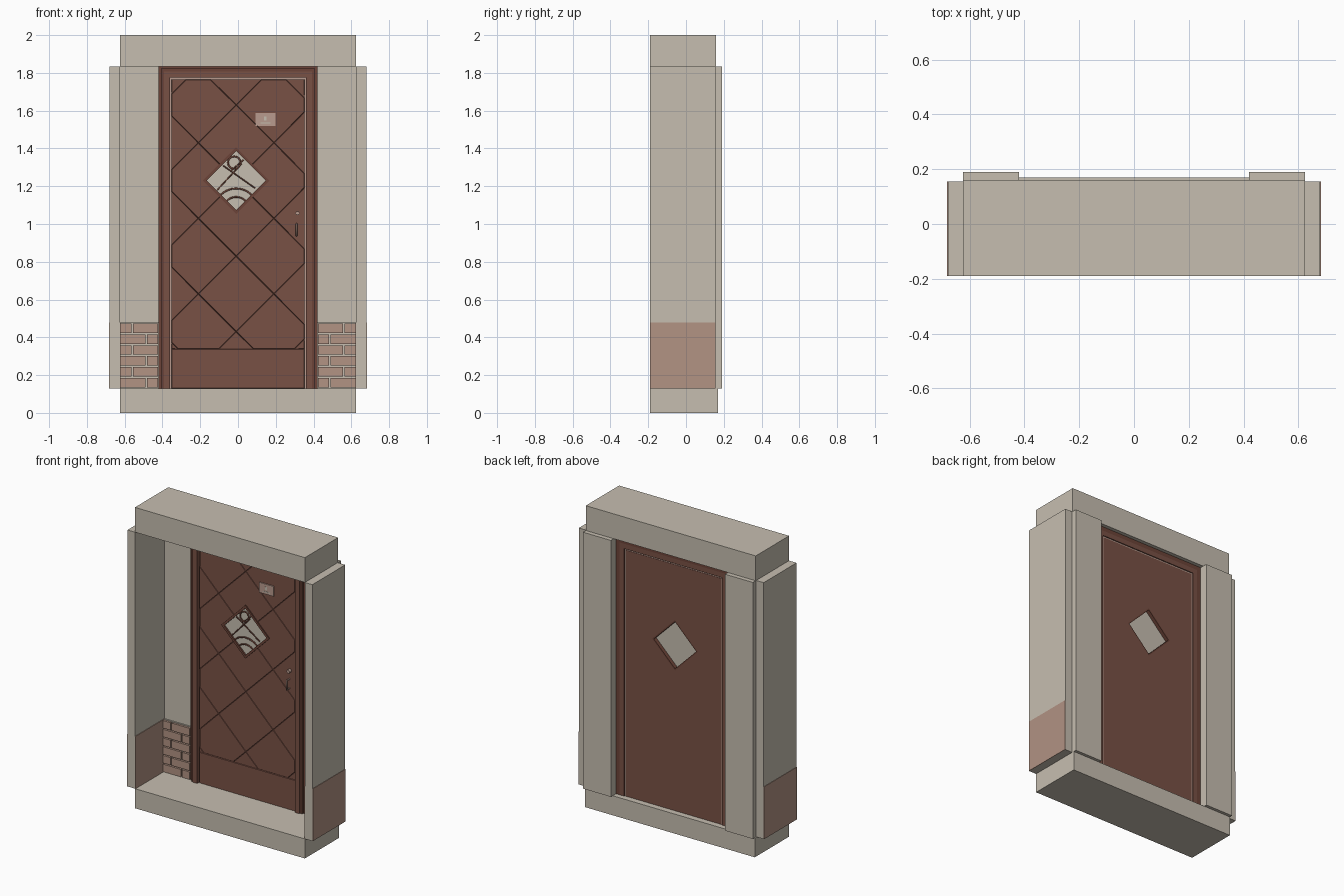
import bpy, bmesh, math
from mathutils import Vector, Matrix

cube = bpy.data.objects.get("Cube")
if cube:
    bpy.data.objects.remove(cube, do_unlink=True)


def material(name, *rgb):
    lin = [((c / 255 + 0.055) / 1.055) ** 2.4 for c in rgb] + [1]
    m = bpy.data.materials.new(name)
    m.use_nodes = True
    m.diffuse_color = lin
    bsdf = m.node_tree.nodes["Principled BSDF"]
    bsdf.inputs["Base Color"].default_value = lin
    bsdf.inputs["Roughness"].default_value = 0.8
    return m


PLASTER = material("plaster", 198, 190, 176)
BRICK = material("brick", 178, 147, 131)
WOOD = material("door_wood", 121, 81, 69)
TRIM = material("dark_trim", 108, 68, 56)
METAL = material("dull_metal", 184, 155, 142)


def finish(bm, name, mat):
    me = bpy.data.meshes.new(name)
    bm.to_mesh(me)
    bm.free()
    me.materials.append(mat)
    ob = bpy.data.objects.new(name, me)
    bpy.context.collection.objects.link(ob)
    return ob


def add_box(bm, x, y, z):
    lo, hi = zip(sorted(x), sorted(y), sorted(z))
    lo, hi = Vector(lo), Vector(hi)
    mat = Matrix.Translation((lo + hi) / 2) @ Matrix.Diagonal((*(hi - lo), 1))
    bmesh.ops.create_cube(bm, size=1, matrix=mat)


def box(name, mat, x, y, z):
    bm = bmesh.new()
    add_box(bm, x, y, z)
    return finish(bm, name, mat)


def pair(name, mat, x, y, z):
    """The same box on both sides."""
    for side, s in (("left", 1), ("right", -1)):
        box(f"{side}_{name}", mat, (s * x[0], s * x[1]), y, z)


def bar(name, mat, points, radius, closed=False):
    cu = bpy.data.curves.new(name, "CURVE")
    cu.dimensions = "3D"
    cu.bevel_depth = radius
    cu.bevel_resolution = 1
    sp = cu.splines.new("POLY")
    sp.points.add(len(points) - 1)
    for p, co in zip(sp.points, points):
        p.co = (*co, 1)
    sp.use_cyclic_u = closed
    cu.use_fill_caps = True
    cu.materials.append(mat)
    ob = bpy.data.objects.new(name, cu)
    bpy.context.collection.objects.link(ob)


# Masonry surround
BOT, TOP = 0.13, 1.835
FRONT = -0.19
box("base_step", PLASTER, (-0.625, 0.625), (FRONT, 0.17), (0, BOT))
box("lintel", PLASTER, (-0.625, 0.625), (FRONT, 0.16), (TOP, 2))
pair("side_wall", PLASTER, (0.625, 0.68), (FRONT, 0.155), (BOT, TOP))
pair("back_wall", PLASTER, (0.42, 0.625), (0.12, 0.19), (BOT, TOP))

# Brick facing on both cheeks of each side wall
DADO = 0.478
pair("outer_brick_facing", BRICK, (0.679, 0.683), (FRONT, 0.155), (BOT, DADO))
pair("inner_brick_facing", BRICK, (0.621, 0.626), (FRONT, 0.12), (BOT, DADO))

# Running-bond brickwork beside the door, on a mortar bed
pair("mortar_bed", PLASTER, (0.422, 0.622), (0.112, 0.121), (BOT, DADO))
COURSES, GAP = 6, 0.004
course = (DADO - BOT) / COURSES
for side, s in (("left", 1), ("right", -1)):
    bm = bmesh.new()
    for i in range(COURSES):
        joint = 0.485 if i % 2 == 0 else 0.56
        z = (BOT + i * course + GAP, BOT + (i + 1) * course - GAP)
        for a, b in ((0.424, joint - GAP), (joint + GAP, 0.621)):
            add_box(bm, (s * a, s * b), (0.098, 0.114), z)
    finish(bm, f"{side}_bricks", BRICK)

# Stepped door frame: (inner x, outer x, front y)
steps = ((0.408, 0.422, 0.104), (0.393, 0.408, 0.092), (0.36, 0.393, 0.085))
for i, (a, b, y) in enumerate(steps):
    pair(f"jamb_{i + 1}", TRIM if i < 2 else WOOD, (a, b), (y, 0.135), (BOT, TOP - 0.42 + b))
    box(f"frame_head_{i + 1}", TRIM if i < 2 else WOOD, (-a, a), (y, 0.135),
        (TOP - 0.42 + a, min(TOP, TOP - 0.42 + b)))
SEAL_TOP = TOP - 0.06
pair("seal", METAL, (0.349, 0.361), (0.118, 0.128), (BOT, SEAL_TOP))
box("head_seal", METAL, (-0.361, 0.361), (0.118, 0.128), (SEAL_TOP - 0.011, SEAL_TOP + 0.001))

# Door leaf: grooved into diagonal panels over a plain bottom rail
WX, WZ, WR = -0.01, 1.23, 0.165
bm = bmesh.new()
add_box(bm, (-0.352, 0.352), (0.101, 0.13), (BOT, SEAL_TOP - 0.009))


def cut(faces, co, no):
    geom = set(faces) | {e for f in faces for e in f.edges} | {v for f in faces for v in f.verts}
    bmesh.ops.bisect_plane(bm, geom=list(geom), plane_co=co, plane_no=no)


RAIL = 0.338
cut(bm.faces[:], (0, 0, RAIL), (0, 0, 1))
for sx in (1, -1):
    for k in range(-4, 5):
        upper = [f for f in bm.faces if f.calc_center_median().z > RAIL + 0.001]
        cut(upper, (WX, 0, WZ + 0.4 * k), (sx, 0, 1))
bm.normal_update()
fronts = [f for f in bm.faces if f.normal.y < -0.9]
bmesh.ops.inset_individual(bm, faces=fronts, thickness=0.003, depth=0.004)

# Diamond window opening
for sx in (1, -1):
    for sz in (1, -1):
        cut(bm.faces[:], (WX, 0, WZ + sz * (WR + 0.003)), (sx, 0, 1))
hole = []
for f in bm.faces:
    c = f.calc_center_median()
    if abs(c.x - WX) + abs(c.z - WZ) < WR + 0.002:
        hole.append(f)
bmesh.ops.delete(bm, geom=hole, context="FACES")
finish(bm, "door_leaf", WOOD)


def diamond(r, y):
    return [(WX + r * dx, y, WZ + r * dz) for dx, dz in ((1, 0), (0, 1), (-1, 0), (0, -1))]


# Rim lining the opening, and the pane
bm = bmesh.new()
outer, inner = WR + 0.012, WR - 0.009
loops = [[bm.verts.new(p) for p in diamond(r, y)]
         for r, y in ((outer, 0.09), (inner, 0.09), (inner, 0.1298), (outer, 0.1298))]
for a, b in zip(loops, loops[1:] + loops[:1]):
    for i in range(4):
        j = (i + 1) % 4
        bm.faces.new((a[i], a[j], b[j], b[i]))
bmesh.ops.recalc_face_normals(bm, faces=bm.faces[:])
finish(bm, "window_rim", TRIM)

bm = bmesh.new()
pane = bm.faces.new([bm.verts.new(p) for p in diamond(WR - 0.004, 0.1)])
ext = bmesh.ops.extrude_face_region(bm, geom=[pane], use_keep_orig=True)
bmesh.ops.translate(bm, vec=(0, 0.005, 0), verts=[v for v in ext["geom"] if isinstance(v, bmesh.types.BMVert)])
bmesh.ops.recalc_face_normals(bm, faces=bm.faces[:])
finish(bm, "window_pane", PLASTER)


# Ornamental window bars
def arc(cx, cz, r, a0, a1, n=16):
    return [(cx + r * math.cos(math.radians(a0 + (a1 - a0) * i / n)), 0.098,
             cz + r * math.sin(math.radians(a0 + (a1 - a0) * i / n))) for i in range(n + 1)]


for name, r in (("small", 0.07), ("large", 0.115)):
    bar(f"{name}_window_arc", TRIM, arc(WX, WZ - WR + 0.008, r, 45, 135), 0.005)
bar("window_ring", TRIM, arc(WX - 0.01, WZ + 0.095, 0.033, 0, 360)[:-1], 0.005, True)
for i, (x0, z0, x1, z1) in enumerate(((-0.1, -0.05, 0.03, 0.09), (-0.07, 0.08, 0.1, -0.04),
                                      (-0.03, 0.05, 0.04, 0.11))):
    bar(f"window_bar_{i + 1}", TRIM, [(WX + x0, 0.098, WZ + z0), (WX + x1, 0.098, WZ + z1)], 0.004)

# Door plate with a pale inlay, lock and pull handle
box("door_plate", METAL, (0.093, 0.198), (0.09, 0.098), (1.52, 1.587))
box("plate_inlay", PLASTER, (0.12, 0.172), (0.0885, 0.091), (1.532, 1.538))
box("plate_mark", PLASTER, (0.138, 0.15), (0.0885, 0.091), (1.548, 1.57))
bar("lock_knob", METAL, [(0.315, 0.1, 1.057), (0.315, 0.075, 1.057)], 0.012)
HX, HY = 0.31, 0.07
bar("pull_handle", METAL, [(HX, 0.1, 1.0), (HX, HY, 1.0), (HX, HY, 0.938), (HX, 0.1, 0.938)], 0.005)
